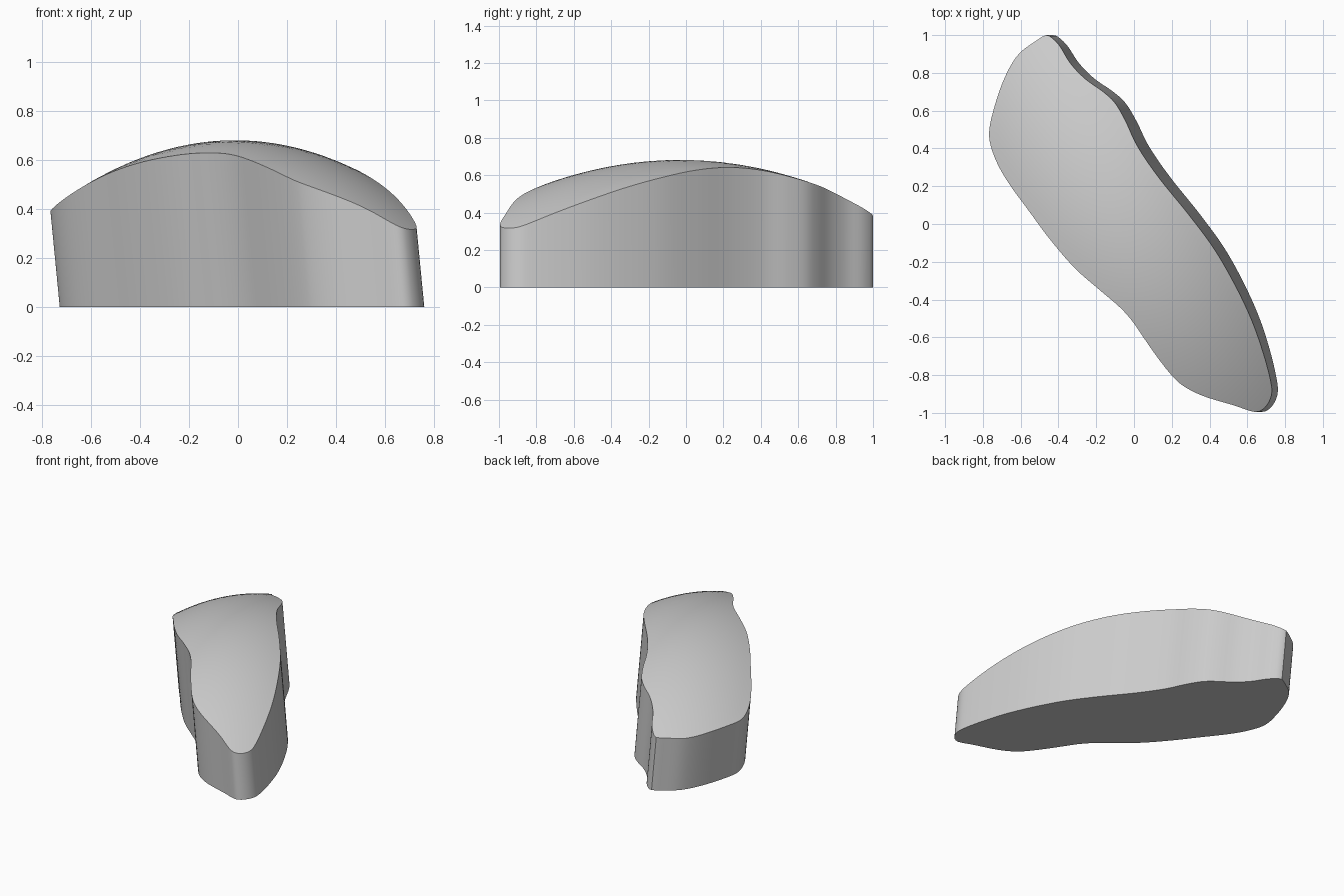
import bpy
import bmesh
from mathutils import Vector

ROWS, COLS = 110, 14
LEAN = 0.097  # sideways lean of the walls per unit of height

# Footprint at the ground, from the back tip to the front tip along each flank
LEFT_FLANK = [(-.43, 1), (-.395, .985), (-.35, .94), (-.29, .85), (-.21, .77), (-.11, .7),
              (-.045, .64), (.013, .545), (.08, .41), (.19, .25), (.35, .05),
              (.48, -.13), (.585, -.32), (.665, -.5), (.72, -.67), (.755, -.82),
              (.76, -.9), (.73, -.965), (.675, -.995)]
RIGHT_FLANK = [(-.43, 1), (-.484, .968), (-.564, .91), (-.618, .836), (-.666, .73),
               (-.705, .608), (-.728, .503), (-.722, .423), (-.68, .317),
               (-.61, .206), (-.5, .063), (-.39, -.08), (-.255, -.233),
               (-.12, -.35), (-.015, -.44), (.05, -.513), (.108, -.6),
               (.175, -.7), (.25, -.8), (.31, -.857), (.41, -.91),
               (.567, -.96), (.675, -.995)]


def smooth_chain(points, before, after):
    """Spline through the points, resampled at even spacing."""
    pts = [Vector(p) for p in [before] + points + [after]]
    fine = []
    for a, b, c, d in zip(pts, pts[1:], pts[2:], pts[3:]):
        for i in range(12):
            t = i / 12
            fine.append(b + (c - a) * t / 2 + (a * 2 - b * 5 + c * 4 - d) * t * t / 2
                        + (b * 3 - a - c * 3 + d) * t ** 3 / 2)
    fine.append(pts[-2])
    lengths = [0]
    for a, b in zip(fine, fine[1:]):
        lengths.append(lengths[-1] + (b - a).length)
    result, k = [], 0
    for i in range(ROWS + 1):
        goal = lengths[-1] * i / ROWS
        while k < len(fine) - 2 and lengths[k + 1] < goal:
            k += 1
        t = (goal - lengths[k]) / (lengths[k + 1] - lengths[k])
        result.append(fine[k].lerp(fine[k + 1], min(t, 1)))
    return result


def dome_point(p):
    """Point of the domed top that stands above a footprint point."""
    z = 0.6
    for _ in range(4):
        x, y = p.x - LEAN * z, p.y
        z = 0.681 - 0.53 * x * x - 0.27 * y * y - 0.21 * x * y - 0.02 * (x + y)
    return p.x - LEAN * z, p.y, z


left = smooth_chain(LEFT_FLANK, RIGHT_FLANK[1], RIGHT_FLANK[-2])
right = smooth_chain(RIGHT_FLANK, LEFT_FLANK[1], LEFT_FLANK[-2])

bm = bmesh.new()
top, base = [], []
for a, b in zip(right, left):
    spots = [a.lerp(b, j / COLS) for j in range(COLS + 1)]
    top.append([bm.verts.new(dome_point(p)) for p in spots])
    base.append([bm.verts.new((p.x, p.y, 0)) for p in spots])

# Domed top, flat underside and leaning walls
for i in range(ROWS):
    for j in range(COLS):
        for grid in (top, base):
            bm.faces.new((grid[i][j], grid[i + 1][j], grid[i + 1][j + 1], grid[i][j + 1]))
    for j in (0, COLS):
        bm.faces.new((base[i][j], base[i + 1][j], top[i + 1][j], top[i][j]))
bmesh.ops.remove_doubles(bm, verts=bm.verts, dist=0.0005)
bmesh.ops.recalc_face_normals(bm, faces=bm.faces)

cube = bpy.data.objects.get("Cube")
if cube:
    bpy.data.objects.remove(cube, do_unlink=True)

mesh = bpy.data.meshes.new("domed_block")
bm.to_mesh(mesh)
bm.free()
block = bpy.data.objects.new("domed_block", mesh)
bpy.context.collection.objects.link(block)

# Plain grey
grey = bpy.data.materials.new("light_grey")
grey.use_nodes = True
colour = (0.6, 0.6, 0.6, 1)
grey.diffuse_color = colour
grey.node_tree.nodes["Principled BSDF"].inputs["Base Color"].default_value = colour
mesh.materials.append(grey)

# Smooth walls and dome with a crisp rim
bpy.ops.object.select_all(action='DESELECT')
block.select_set(True)
bpy.context.view_layer.objects.active = block
bpy.ops.object.shade_smooth_by_angle(angle=0.6)
